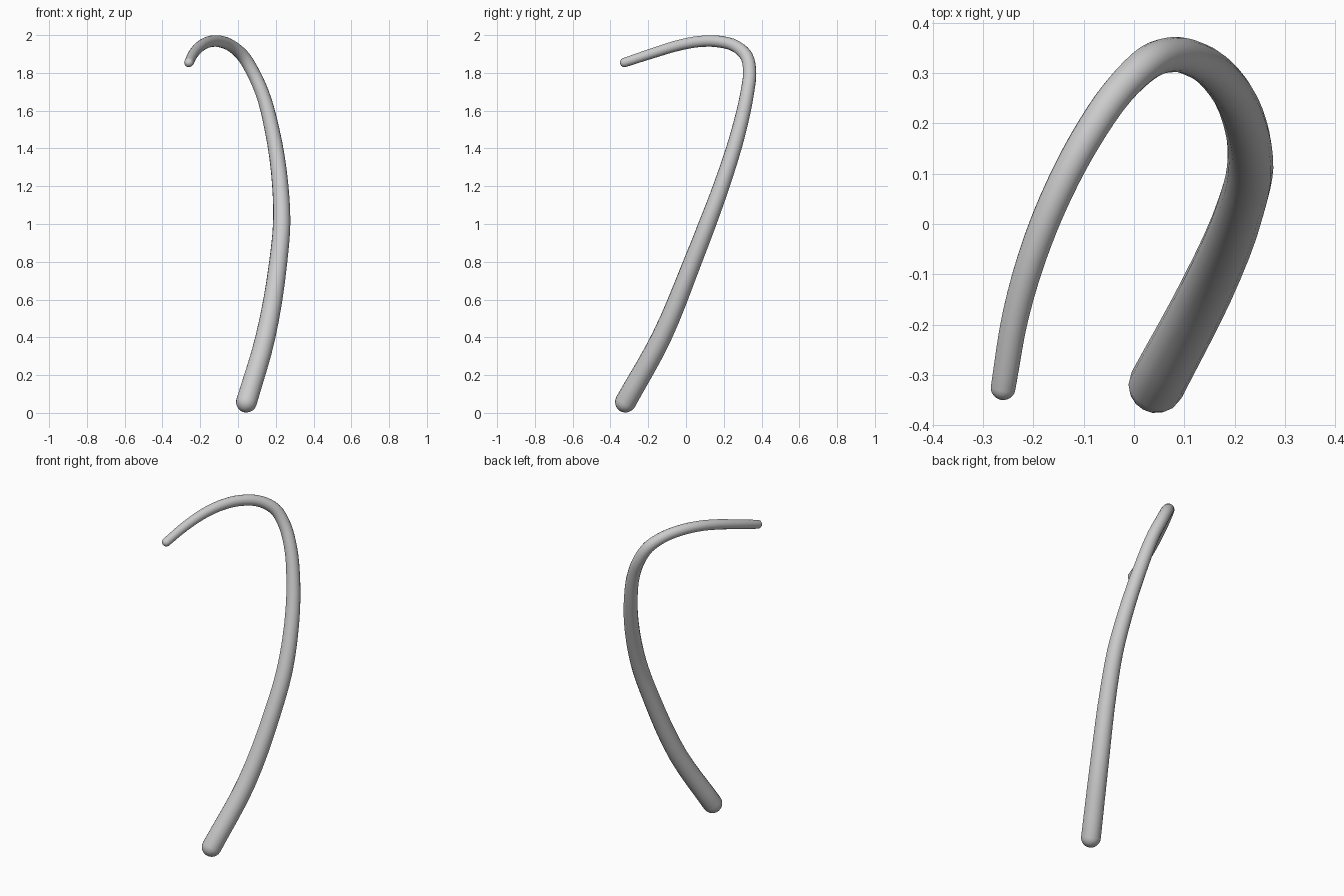
import bpy, math
from mathutils import Vector
from mathutils.geometry import interpolate_bezier

if "Cube" in bpy.data.objects:
    bpy.data.objects.remove(bpy.data.objects["Cube"])

# Centre line: x, y, z, radius (thick base to thin hooked tip)
PATH = [
    (0.045, -0.320, 0.058, 0.056), (0.145, -0.130, 0.40, 0.053),
    (0.213, 0.035, 0.80, 0.048), (0.231, 0.113, 1.00, 0.046),
    (0.224, 0.187, 1.20, 0.043), (0.180, 0.281, 1.50, 0.039),
    (0.126, 0.325, 1.70, 0.036), (0.081, 0.337, 1.80, 0.035),
    (0.030, 0.322, 1.885, 0.034), (-0.030, 0.265, 1.940, 0.032),
    (-0.098, 0.165, 1.967, 0.031), (-0.148, 0.070, 1.966, 0.030),
    (-0.190, -0.030, 1.948, 0.029), (-0.235, -0.180, 1.903, 0.027),
    (-0.260, -0.325, 1.855, 0.025),
]
STEPS = 4
CAP = 6

pts = [Vector(p[:3]) for p in PATH]
rad = [p[3] for p in PATH]
n = len(pts)


def tangent(i):
    # Unit direction of the path at point i
    a, b = pts[max(i - 1, 0)], pts[min(i + 1, n - 1)]
    if 0 < i < n - 1:
        d0, d1 = pts[i] - a, b - pts[i]
        return (d0.normalized() * d1.length + d1.normalized() * d0.length).normalized()
    return (b - a).normalized()


# Smooth samples along the shaft
rings = []
for i in range(n - 1):
    h = (pts[i + 1] - pts[i]).length / 3
    seg = interpolate_bezier(pts[i], pts[i] + tangent(i) * h,
                             pts[i + 1] - tangent(i + 1) * h, pts[i + 1], STEPS + 1)
    for k in range(STEPS):
        rings.append((seg[k], rad[i] + (rad[i + 1] - rad[i]) * k / STEPS))
rings.append((pts[-1], rad[-1]))


def cap(centre, direction, r):
    # Hemispherical end as shrinking rings
    return [(centre + direction * r * math.sin(a), r * max(math.cos(a), 0.01))
            for a in (math.pi / 2 * k / CAP for k in range(1, CAP + 1))]


d_start = (rings[0][0] - rings[1][0]).normalized()
d_end = (rings[-1][0] - rings[-2][0]).normalized()
rings = cap(rings[0][0], d_start, rad[0])[::-1] + rings + cap(rings[-1][0], d_end, rad[-1])

# Tapered round tube swept along the path
curve = bpy.data.curves.new("hooked_rod", 'CURVE')
curve.dimensions = '3D'
curve.bevel_depth = 1.0
curve.bevel_resolution = 6
curve.use_fill_caps = True
spline = curve.splines.new('POLY')
spline.points.add(len(rings) - 1)
for sp, (p, r) in zip(spline.points, rings):
    sp.co = (*p, 1)
    sp.radius = r
rod = bpy.data.objects.new("hooked_rod", curve)
bpy.context.collection.objects.link(rod)
bpy.context.view_layer.objects.active = rod
rod.select_set(True)
bpy.ops.object.convert(target='MESH')
bpy.ops.object.shade_smooth()
